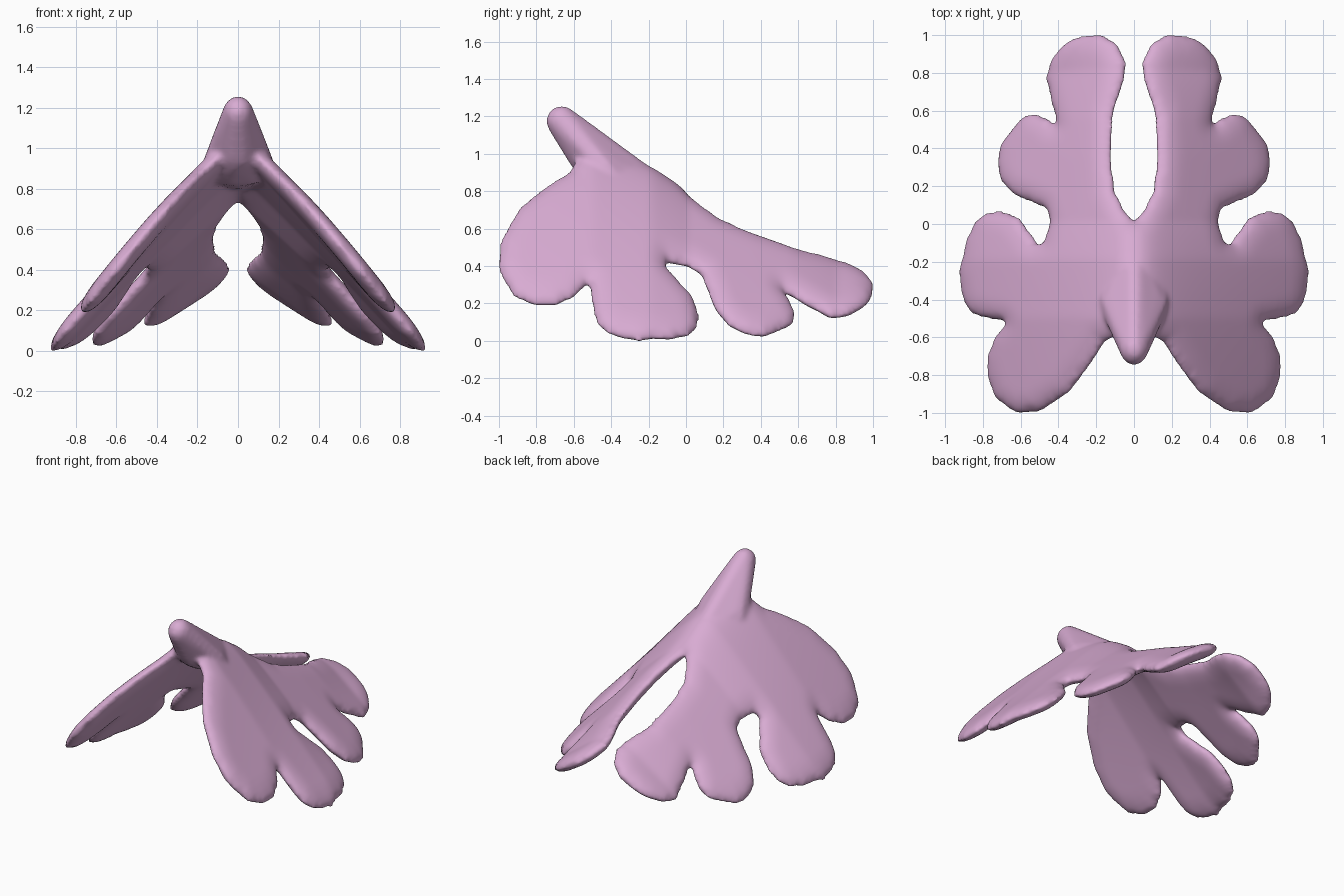
import bpy
import bmesh
import math
from mathutils import Vector, geometry

cube = bpy.data.objects.get("Cube")
if cube:
    bpy.data.objects.remove(cube, do_unlink=True)

# Material
pink = bpy.data.materials.new("soft_pink")
pink.use_nodes = True
colour = (0.69, 0.41, 0.65, 1)
pink.diffuse_color = colour
pink.node_tree.nodes["Principled BSDF"].inputs["Base Color"].default_value = colour

# Plan outline of the left half: back lobe, two side lobes, front lobe
half = [(0, 0.01), (0.06, 0.08), (0.11, 0.18), (0.125, 0.35), (0.115, 0.6), (0.06, 0.75),
        (0.045, 0.85), (0.09, 0.95), (0.17, 1), (0.3, 0.99), (0.38, 0.94), (0.44, 0.86),
        (0.46, 0.77), (0.44, 0.68), (0.4, 0.52), (0.45, 0.55), (0.52, 0.58), (0.58, 0.57),
        (0.64, 0.5), (0.7, 0.42), (0.72, 0.32), (0.7, 0.23), (0.64, 0.16), (0.52, 0.11),
        (0.46, 0.08), (0.44, 0.01), (0.47, -0.1), (0.51, -0.11), (0.55, -0.05), (0.61, 0.03),
        (0.7, 0.065), (0.77, 0.06), (0.83, 0.02), (0.88, -0.08), (0.92, -0.25), (0.9, -0.4),
        (0.86, -0.47), (0.8, -0.49), (0.67, -0.52), (0.73, -0.6), (0.77, -0.7), (0.77, -0.8),
        (0.73, -0.92), (0.62, -1), (0.5, -0.99), (0.35, -0.89), (0.25, -0.76), (0.16, -0.62),
        (0.07, -0.58), (0, -0.57)]
loop = [Vector(p) for p in half + [(-x, y) for x, y in half[-2:0:-1]]]

# Grow the outline a little to offset the later softening
GROW = 0.008
outline = []
for a, p, b in zip(loop[-1:] + loop[:-1], loop, loop[1:] + loop[:1]):
    along = (b - a).normalized()
    outline.append(p + Vector((-along.y, along.x)) * GROW)
sides = list(zip(outline, outline[1:] + outline[:1]))

# Roof shape: y, ridge height, side slope
ROOF = [(-1, 1.16, 1.25), (-0.5, 1.09, 1.16), (-0.2, 0.97, 1.05), (0, 0.83, 0.95),
        (0.35, 0.71, 0.94), (0.55, 0.63, 0.91), (0.8, 0.49, 0.79), (1, 0.42, 0.63)]
THICK, RIM, STEP = 0.048, 0.12, 0.03


def height(x, y):
    for (y0, a0, s0), (y1, a1, s1) in zip(ROOF, ROOF[1:]):
        if y <= y1:
            break
    t = (y - y0) / (y1 - y0)
    ridge, slope = a0 + t * (a1 - a0), s0 + t * (s1 - s0)
    return ridge - slope * math.hypot(x, 0.08)


def surface_normal(x, y, e=0.05):
    dx = (height(x + e, y) - height(x - e, y)) / (2 * e)
    dy = (height(x, y + e) - height(x, y - e)) / (2 * e)
    return Vector((-dx, -dy, 1)).normalized()


def edge_distance(p):
    best = 9
    for a, b in sides:
        ab = b - a
        t = max(0, min(1, (p - a).dot(ab) / ab.length_squared))
        best = min(best, (p - a - ab * t).length)
    return best


# Nose: hull of a small tip, a root, wide flanks and a ridge end
NOSE = [(-0.665, 1.175, 0.085, 0.9), (-0.51, 0.99, 0.12, 1), (-0.42, 0.91, 0.1, 1.9),
        (-0.15, 0.84, 0.05, 1.2)]
bm = bmesh.new()
for y, z, r, wide in NOSE:
    ball = bmesh.ops.create_icosphere(bm, subdivisions=2, radius=r)["verts"]
    bmesh.ops.scale(bm, verts=ball, vec=(wide, 1, 1))
    bmesh.ops.translate(bm, verts=ball, vec=(0, y, z))
bmesh.ops.delete(bm, geom=bm.edges[:], context="EDGES_FACES")
bmesh.ops.convex_hull(bm, input=bm.verts[:])
loose = [v for v in bm.verts if not v.link_faces]
bmesh.ops.delete(bm, geom=loose, context="VERTS")

# Fill the plan with a fine triangulated sheet
rim_loop = []
for a, b in sides:
    n = max(1, round((b - a).length / STEP))
    rim_loop += [a.lerp(b, k / n) for k in range(n)]
rows = round(1 / STEP)
grid = [Vector((i * STEP, j * STEP)) for i in range(-rows, rows + 1) for j in range(-rows, rows + 1)]
grid = [p for p in grid if edge_distance(p) > 0.012]
ring = list(range(len(rim_loop)))
edges = list(zip(ring, ring[1:] + ring[:1]))
plan, _, tris, *_ = geometry.delaunay_2d_cdt(rim_loop + grid, edges, [ring], 1, 1e-5)

# Raise both skins, meeting at a rounded rim
used = {i for tri in tris for i in tri}
top, bottom = {}, {}
for i in used:
    p = plan[i]
    d = edge_distance(p)
    base = Vector((p.x, p.y, height(p.x, p.y)))
    if d < 1e-4:
        top[i] = bottom[i] = bm.verts.new(base)
    else:
        swell = THICK * math.sqrt(1 - (1 - min(1, d / RIM)) ** 2)
        offset = surface_normal(p.x, p.y) * swell
        top[i] = bm.verts.new(base + offset)
        bottom[i] = bm.verts.new(base - offset)
for tri in tris:
    bm.faces.new([top[i] for i in tri])
    if any(top[i] is not bottom[i] for i in tri):
        bm.faces.new([bottom[i] for i in reversed(tri)])
bmesh.ops.recalc_face_normals(bm, faces=bm.faces[:])

mesh = bpy.data.meshes.new("lobed_shell")
bm.to_mesh(mesh)
bm.free()
mesh.materials.append(pink)
shell = bpy.data.objects.new("lobed_shell", mesh)
bpy.context.collection.objects.link(shell)

# Fuse the nose into the shell and soften it
fuse = shell.modifiers.new("fuse", "REMESH")
fuse.mode = "VOXEL"
fuse.voxel_size = 0.014
fuse.use_smooth_shade = True
soften = shell.modifiers.new("soften", "SMOOTH")
soften.factor = 0.5
soften.iterations = 10
